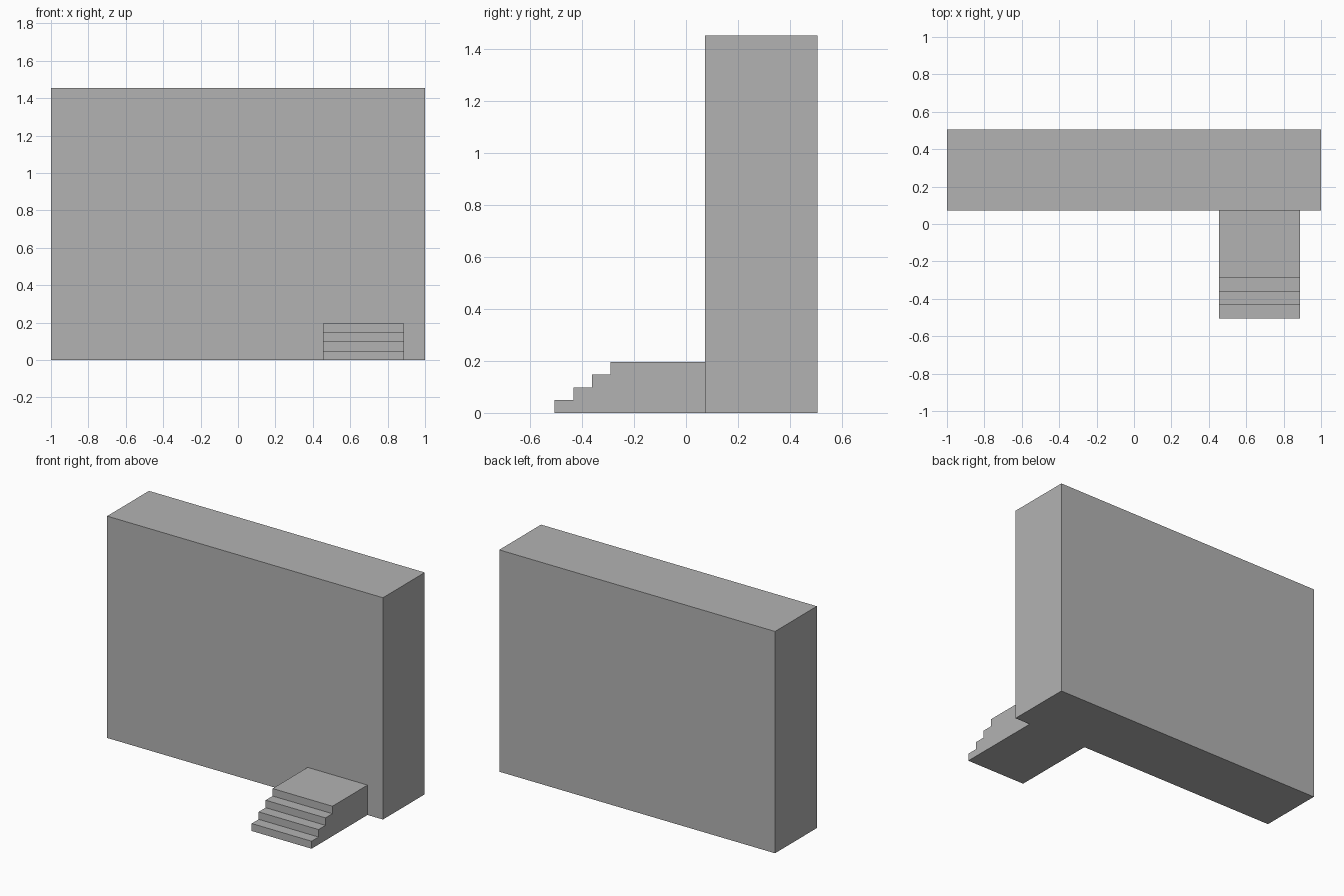
import bpy
import bmesh

cube = bpy.data.objects.get("Cube")
if cube:
    bpy.data.objects.remove(cube, do_unlink=True)

# One plain grey for everything
GREY = (0.45, 0.45, 0.45, 1.0)
grey = bpy.data.materials.new("plain_grey")
grey.use_nodes = True
grey.diffuse_color = GREY
grey.node_tree.nodes["Principled BSDF"].inputs["Base Color"].default_value = GREY


def extrude_profile(name, profile, x0, x1):
    """Extrude a closed (y, z) side profile from x0 to x1."""
    bm = bmesh.new()
    side = bm.faces.new([bm.verts.new((x0, y, z)) for y, z in profile])
    swept = bmesh.ops.extrude_face_region(bm, geom=[side])["geom"]
    moved = [v for v in swept if isinstance(v, bmesh.types.BMVert)]
    bmesh.ops.translate(bm, verts=moved, vec=(x1 - x0, 0, 0))
    bmesh.ops.recalc_face_normals(bm, faces=bm.faces)
    mesh = bpy.data.meshes.new(name)
    bm.to_mesh(mesh)
    bm.free()
    mesh.materials.append(grey)
    obj = bpy.data.objects.new(name, mesh)
    bpy.context.collection.objects.link(obj)
    return obj


WALL_FRONT, WALL_BACK, WALL_TOP = 0.073, 0.506, 1.454
STEPS, RISE, TREAD = 4, 0.049, 0.072

# Main building block
extrude_profile("building_block",
                [(WALL_FRONT, 0), (WALL_BACK, 0), (WALL_BACK, WALL_TOP), (WALL_FRONT, WALL_TOP)],
                -1, 1)

# Entrance steps rising to a landing against the front wall
steps = [(WALL_FRONT, 0), (-WALL_BACK, 0)]
for i in range(STEPS):
    y = -WALL_BACK + i * TREAD
    if i:
        steps.append((y, i * RISE))
    steps.append((y, (i + 1) * RISE))
steps.append((WALL_FRONT, STEPS * RISE))
extrude_profile("entrance_steps", steps, 0.454, 0.888)
